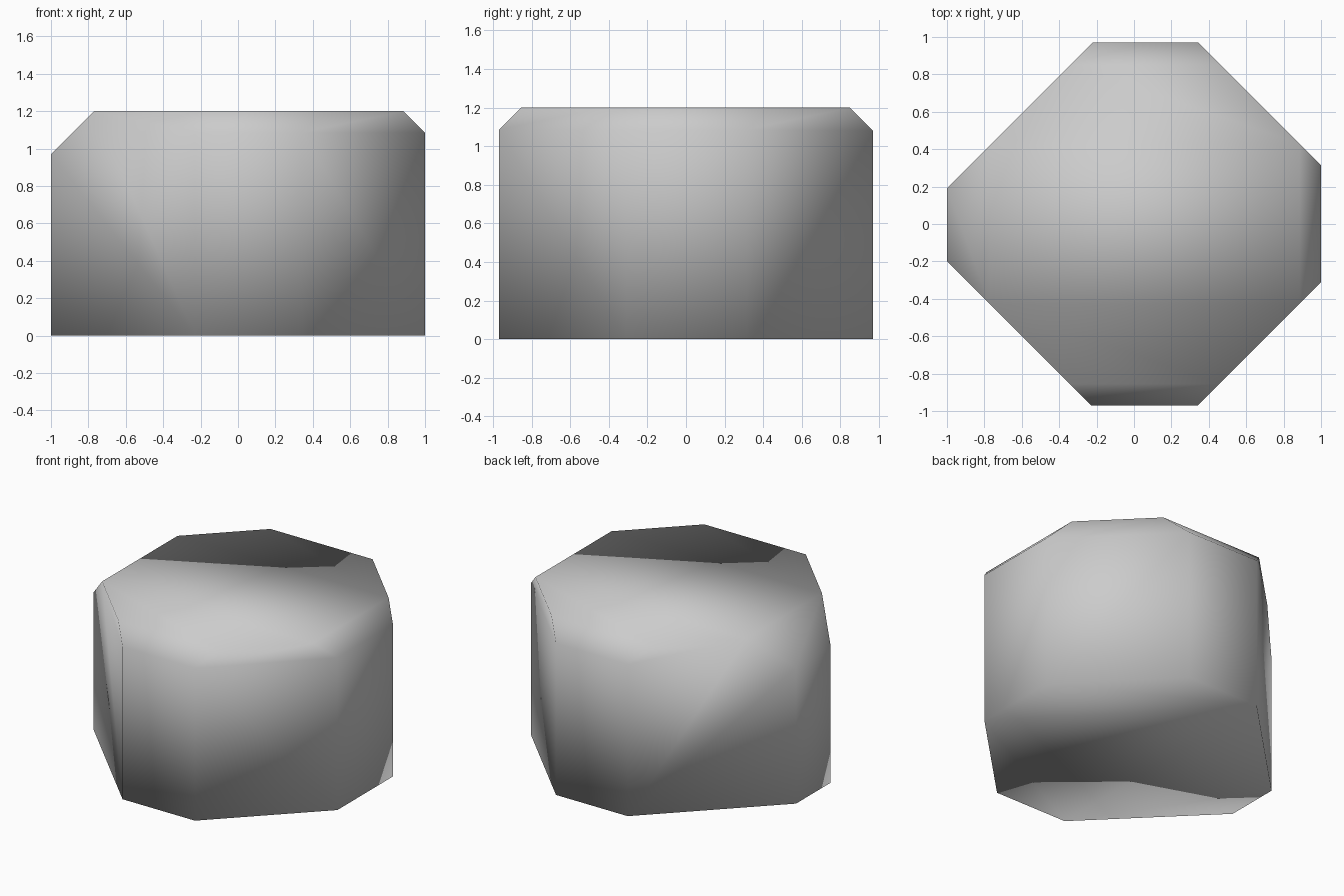
import bpy, bmesh
from mathutils import Vector

if "Cube" in bpy.data.objects:
    bpy.data.objects.remove(bpy.data.objects["Cube"])

# Starting block: 2 x 1.94 x 1.2, standing on the ground
bm = bmesh.new()
bmesh.ops.create_cube(bm, size=1)
bmesh.ops.scale(bm, vec=(2, 1.94, 1.2), verts=bm.verts)
bmesh.ops.translate(bm, vec=(0, 0, 0.6), verts=bm.verts)


def cut(normal, limit):
    """Slice off everything where normal . p > limit and cap the slice."""
    n = Vector(normal)
    geom = bm.verts[:] + bm.edges[:] + bm.faces[:]
    res = bmesh.ops.bisect_plane(bm, geom=geom, plane_co=n * limit / n.length_squared,
                                 plane_no=n, clear_outer=True, dist=1e-5)
    edges = [e for e in res["geom_cut"] if isinstance(e, bmesh.types.BMEdge)]
    bmesh.ops.contextual_create(bm, geom=edges)


# 45 degree cuts: four vertical corners, then four top rims
for normal, limit in [((1, 1, 0), 1.315), ((1, -1, 0), 1.31),
                      ((-1, -1, 0), 1.20), ((-1, 1, 0), 1.19),
                      ((-1, 0, 1), 1.97), ((1, 0, 1), 2.085),
                      ((0, -1, 1), 2.055), ((0, 1, 1), 2.05)]:
    cut(normal, limit)

bmesh.ops.remove_doubles(bm, verts=bm.verts, dist=1e-4)
bmesh.ops.recalc_face_normals(bm, faces=bm.faces)
bmesh.ops.triangulate(bm, faces=bm.faces)

# Smooth shaded all over, as one faceted boulder-like block
for f in bm.faces:
    f.smooth = True
mesh = bpy.data.meshes.new("chamfered_block")
bm.to_mesh(mesh)
bm.free()
block = bpy.data.objects.new("chamfered_block", mesh)
bpy.context.collection.objects.link(block)
